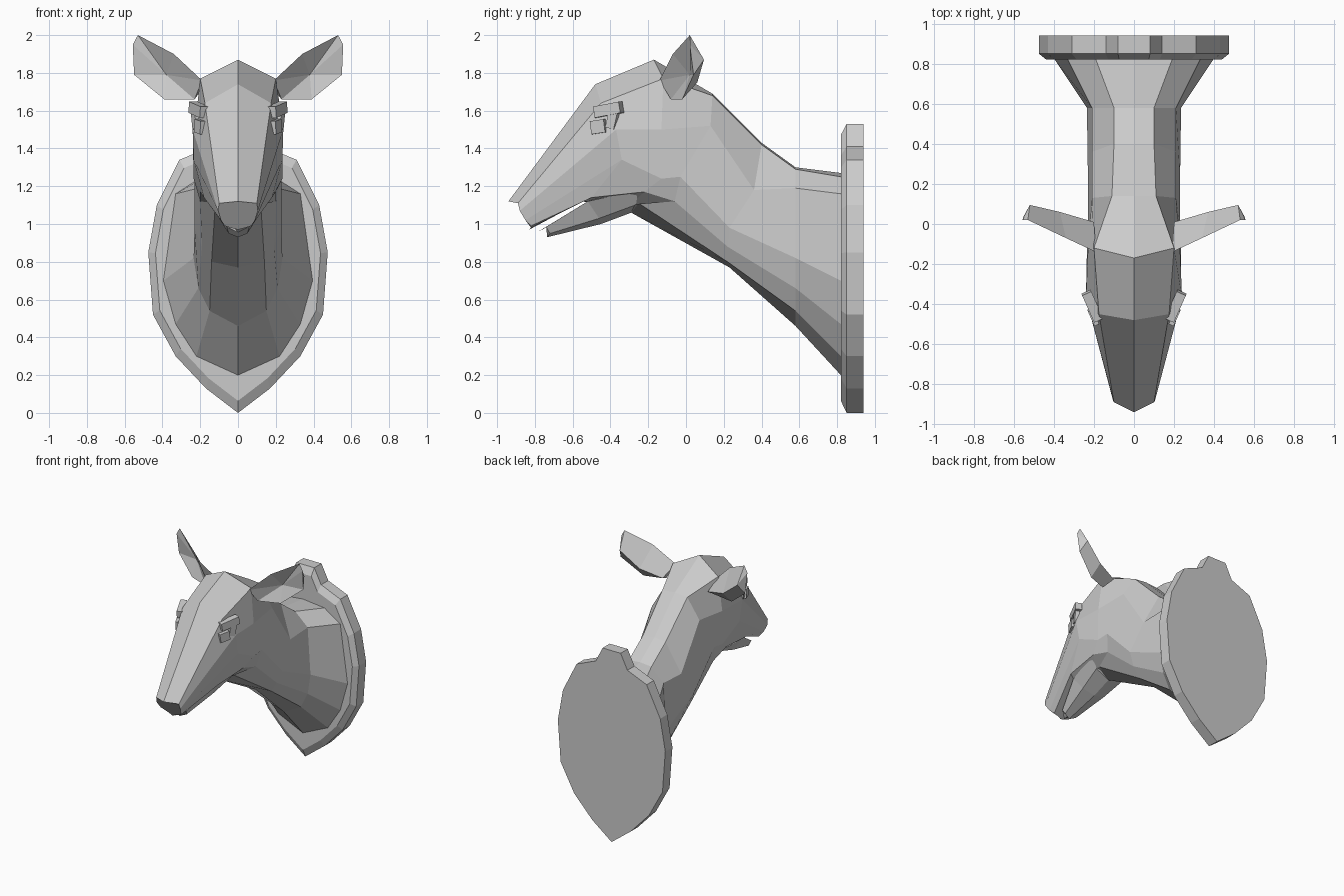
import bpy
import bmesh
from math import radians
from mathutils import Matrix, Vector

start_cube = bpy.data.objects.get("Cube")
if start_cube:
    bpy.data.objects.remove(start_cube, do_unlink=True)

# One plain colour for the whole model
GREY = (.6, .6, .6, 1)
grey = bpy.data.materials.new("plain_grey")
grey.use_nodes = True
grey.diffuse_color = GREY
grey.node_tree.nodes["Principled BSDF"].inputs["Base Color"].default_value = GREY


def finish(name, bm):
    """Turn a bmesh into a flat-shaded object with outward normals."""
    bmesh.ops.recalc_face_normals(bm, faces=bm.faces)
    mesh = bpy.data.meshes.new(name)
    bm.to_mesh(mesh)
    bm.free()
    mesh.materials.append(grey)
    obj = bpy.data.objects.new(name, mesh)
    bpy.context.scene.collection.objects.link(obj)
    return obj


def mirrored(half):
    """Close a half section that runs from the top centre to the bottom centre."""
    return half + [(-x, y, z) for x, y, z in reversed(half[1:-1])]


def loft(name, half_rings):
    """Skin a row of mirrored half sections and cap both ends."""
    bm = bmesh.new()
    rings = [[bm.verts.new(p) for p in mirrored(half)] for half in half_rings]
    for near, far in zip(rings, rings[1:]):
        count = len(near)
        for i in range(count):
            j = (i + 1) % count
            bm.faces.new((near[i], near[j], far[j], far[i]))
    bm.faces.new(rings[0])
    bm.faces.new(rings[-1])
    return finish(name, bm)


def flat_section(y, outline):
    return [(x, y, z) for x, z in outline]


# Wall plaque: shield outline with a raised tab and a bevelled front edge
shield = [(0, 1.53), (.08, 1.53), (.14, 1.41), (.31, 1.34), (.43, 1.1),
          (.475, .85), (.45, .52), (.33, .3), (.17, .13), (0, 0)]
centre = Vector((0, .8))
inner = [tuple(centre + (Vector(p) - centre) * .92) for p in shield]
loft("plaque", [flat_section(.94, shield), flat_section(.85, shield),
                flat_section(.82, inner)])

# Neck sections, from the plaque forward to the nape
neck_base = flat_section(.82, [(0, 1.27), (.19, 1.25), (.33, 1.16), (.395, .7),
                               (.33, .47), (.22, .3), (0, .2)])
neck_middle = flat_section(.58, [(0, 1.3), (.1, 1.29), (.21, 1.19), (.235, .82),
                                 (.21, .66), (.15, .54), (0, .46)])
neck_upper = [(0, .4, 1.43), (.1, .4, 1.42), (.21, .36, 1.18), (.23, .23, .98),
              (.19, .22, .88), (.14, .22, .8), (0, .23, .77)]
nape = [(0, .14, 1.69), (.11, .14, 1.68), (.21, .13, 1.52), (.23, -.03, 1.25),
        (.2, -.06, 1.12), (.12, -.25, 1.11), (0, -.29, 1.06)]

# Head sections, from the crown forward to the nose
crown = [(0, -.17, 1.87), (.2, -.12, 1.77), (.23, -.13, 1.5), (.235, -.13, 1.24),
         (.2, -.22, 1.17), (.12, -.3, 1.1), (0, -.32, 1.08)]
brow = [(0, -.48, 1.74), (.175, -.45, 1.64), (.24, -.37, 1.5), (.235, -.34, 1.34),
        (.18, -.5, 1.14), (.1, -.55, 1.12), (0, -.55, 1.12)]
nose = [(0, -.94, 1.12), (.1, -.89, 1.11), (.105, -.88, 1.07), (.09, -.85, 1.02),
        (.07, -.82, .99), (.04, -.82, .98), (0, -.83, .97)]
loft("neck_and_head", [neck_base, neck_middle, neck_upper, nape, crown, brow, nose])

# Lower jaw, slightly open
jaw_back = [(0, -.25, 1.2), (.2, -.2, 1.19), (.13, -.27, 1.1), (0, -.29, 1.06)]
jaw_middle = [(0, -.52, 1.1), (.14, -.52, 1.12), (.1, -.46, 1.03), (0, -.45, 1)]
jaw_tip = [(0, -.79, .955), (.06, -.74, .985), (.05, -.72, .95), (0, -.735, .93)]
loft("lower_jaw", [jaw_back, jaw_middle, jaw_tip])


def ear(name, side):
    """Cupped ear: a rim, a hollow in front and a three-point ridge behind."""
    rim = [(.19, -.14, 1.76), (.34, -.07, 1.9), (.53, .02, 2), (.557, .02, 1.95),
           (.55, .04, 1.79), (.39, -.02, 1.66), (.23, -.08, 1.66)]
    ridge = [(.2, .01, 1.7), (.37, .06, 1.75), (.52, .095, 1.87)]
    hollow = (.38, .02, 1.79)
    bm = bmesh.new()
    r, b = [[bm.verts.new((side * x, y, z)) for x, y, z in points]
            for points in (rim, ridge)]
    h = bm.verts.new((side * hollow[0], hollow[1], hollow[2]))
    for i, v in enumerate(r):
        bm.faces.new((v, r[i - 1], h))
    root, middle, tip = b
    for face in ((r[0], r[1], middle, root), (r[1], r[2], tip, middle),
                 (r[2], r[3], tip), (r[3], r[4], tip),
                 (r[4], r[5], middle, tip), (r[5], r[6], root, middle),
                 (r[6], r[0], root)):
        bm.faces.new(face)
    finish(name, bm)


def block(name, side, location, size, tilt):
    """Small box that follows the slant of the face."""
    bm = bmesh.new()
    x, y, z = location
    matrix = (Matrix.Translation((side * x, y, z))
              @ Matrix.Rotation(radians(-24 * side), 4, "Z")
              @ Matrix.Rotation(radians(tilt), 4, "X")
              @ Matrix.Diagonal((*size, 1)))
    bmesh.ops.create_cube(bm, size=1, matrix=matrix)
    finish(name, bm)


# Paired ears, eyes and eyelids
for label, side in (("left", 1), ("right", -1)):
    ear(label + "_ear", side)
    block(label + "_eye", side, (.195, -.46, 1.515), (.045, .08, .07), 8)
    block(label + "_upper_eyelid", side, (.208, -.41, 1.605), (.05, .15, .06), 10)
    block(label + "_rear_eyelid", side, (.222, -.39, 1.55), (.03, .05, .09), -14)
